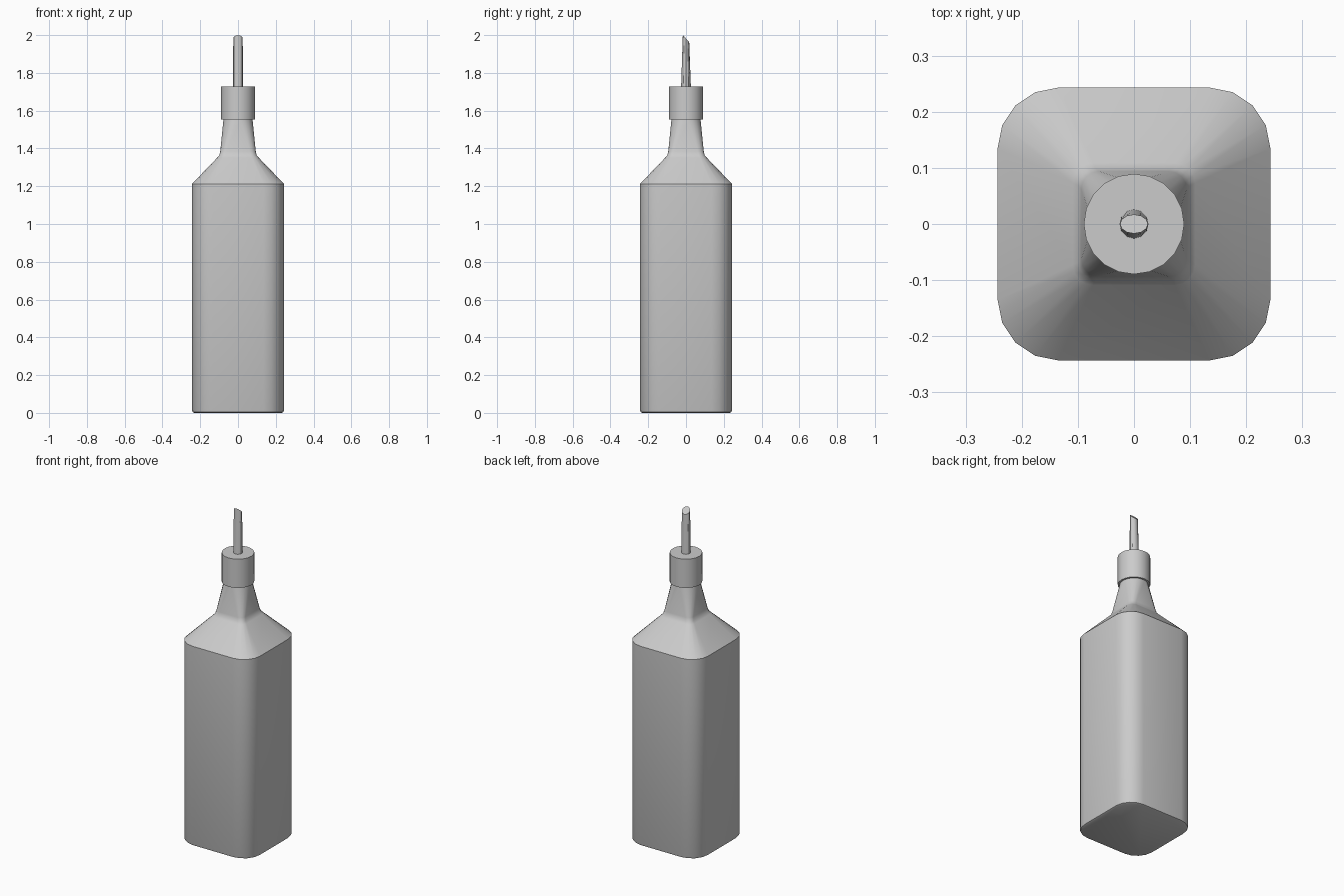
import bpy, bmesh
from math import cos, sin, radians, pi

if "Cube" in bpy.data.objects:
    bpy.data.objects.remove(bpy.data.objects["Cube"])


def rounded_square(half, r, z):
    # 20-point rounded square: five points on each corner
    pts = []
    for q in range(4):
        cx = (half - r) * (1 if q in (0, 3) else -1)
        cy = (half - r) * (1 if q in (0, 1) else -1)
        for i in range(5):
            a = radians(q * 90 + i * 22.5)
            pts.append((cx + r * cos(a), cy + r * sin(a), z))
    return pts


def circle(r, z, n=20, offset=9.0, y=0.0, ry=None, slope=0.0):
    pts = []
    for i in range(n):
        a = radians(offset) + 2 * pi * i / n
        dy = (r if ry is None else ry) * sin(a)
        pts.append((r * cos(a), y + dy, z + slope * dy))
    return pts


def loft(name, rings):
    # Skin stacked rings and close both ends
    bm = bmesh.new()
    loops = [[bm.verts.new(p) for p in ring] for ring in rings]
    n = len(loops[0])
    for lo, hi in zip(loops, loops[1:]):
        for i in range(n):
            j = (i + 1) % n
            bm.faces.new((lo[i], lo[j], hi[j], hi[i]))
    bm.faces.new(loops[0][::-1])
    bm.faces.new(loops[-1])
    bmesh.ops.recalc_face_normals(bm, faces=bm.faces)
    mesh = bpy.data.meshes.new(name)
    bm.to_mesh(mesh)
    bm.free()
    ob = bpy.data.objects.new(name, mesh)
    bpy.context.collection.objects.link(ob)
    bpy.ops.object.select_all(action='DESELECT')
    ob.select_set(True)
    bpy.context.view_layer.objects.active = ob
    bpy.ops.object.shade_smooth_by_angle(angle=radians(30))
    return ob


# Bottle: square body, sloping shoulder, neck turning from square to round
loft("bottle", [
    rounded_square(0.232, 0.100, 0.0),
    rounded_square(0.240, 0.106, 0.004),
    rounded_square(0.243, 0.108, 0.012),
    rounded_square(0.243, 0.108, 1.213),
    rounded_square(0.109, 0.036, 1.352),
    rounded_square(0.099, 0.031, 1.364),
    rounded_square(0.094, 0.032, 1.385),
    circle(0.078, 1.553),
])

# Stopper cap
loft("stopper_cap", [circle(0.0895, 1.552, offset=0), circle(0.0895, 1.727, offset=0)])

# Pouring spout, tapered front to back with a slanted mouth
loft("spout", [
    circle(0.026, 1.72, n=12, offset=0, y=0.0, ry=0.026),
    circle(0.025, 1.982, n=12, offset=0, y=0.0, ry=0.017, slope=-1.06),
])
